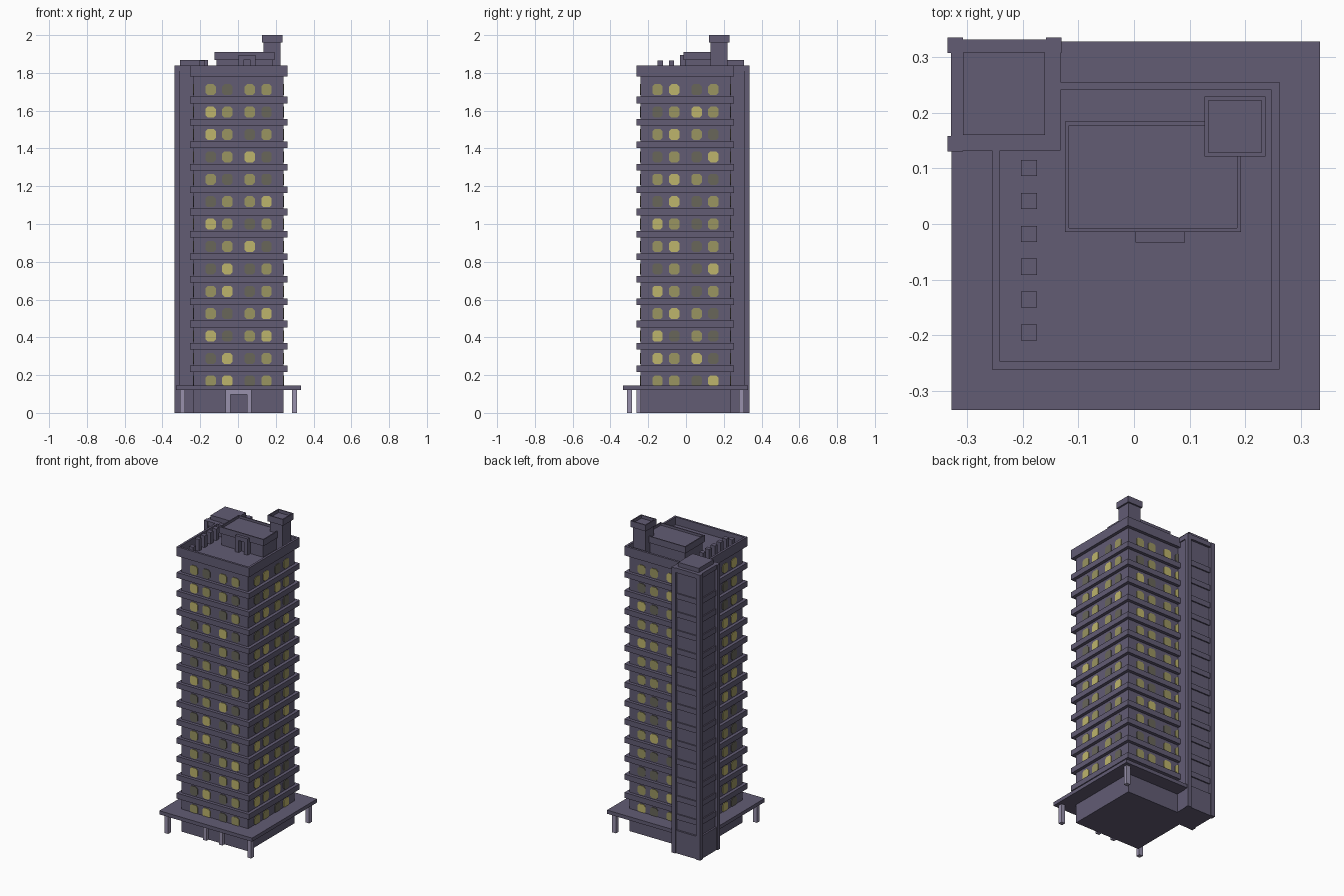
import bpy, bmesh, math, random
from mathutils import Matrix, Vector

if "Cube" in bpy.data.objects:
    bpy.data.objects.remove(bpy.data.objects["Cube"])

random.seed(4)


def material(name, rgb):
    m = bpy.data.materials.new(name)
    m.diffuse_color = (*rgb, 1)
    m.use_nodes = True
    m.node_tree.nodes["Principled BSDF"].inputs["Base Color"].default_value = m.diffuse_color
    return m


WALL = material("slate_purple", (0.122, 0.107, 0.175))
PALE = material("pale_lilac", (0.314, 0.283, 0.413))
GLOW = {"B": material("window_bright", (0.515, 0.462, 0.150)),
        "M": material("window_medium", (0.323, 0.301, 0.119)),
        "D": material("window_dim", (0.138, 0.133, 0.102))}
CX, CY = 0.003, -0.003      # centre of the main block
HALF = 0.2375               # half width of the main block
STEP = 0.1186               # storey height


def finish(name, bm, mats):
    me = bpy.data.meshes.new(name)
    bmesh.ops.recalc_face_normals(bm, faces=bm.faces)
    bm.to_mesh(me)
    bm.free()
    for m in mats:
        me.materials.append(m)
    ob = bpy.data.objects.new(name, me)
    bpy.context.collection.objects.link(ob)
    return ob


def add_box(bm, x0, x1, y0, y1, z0, z1):
    mat = Matrix.Translation(((x0 + x1) / 2, (y0 + y1) / 2, (z0 + z1) / 2)) \
        @ Matrix.Diagonal((x1 - x0, y1 - y0, z1 - z0, 1))
    bmesh.ops.create_cube(bm, size=1, matrix=mat)


def boxes(name, items, mat=WALL):
    bm = bmesh.new()
    for b in items:
        add_box(bm, *b)
    return finish(name, bm, [mat])


def square(h, z0, z1):
    return (CX - h, CX + h, CY - h, CY + h, z0, z1)


def tray(name, b, rim, depth):
    """Box whose top is sunk inside a raised rim."""
    bm = bmesh.new()
    add_box(bm, *b)
    bm.normal_update()
    top = [f for f in bm.faces if f.normal.z > 0.9]
    bmesh.ops.inset_region(bm, faces=top, thickness=rim)
    down = bmesh.ops.extrude_face_region(bm, geom=top)
    verts = [v for v in down["geom"] if isinstance(v, bmesh.types.BMVert)]
    bmesh.ops.translate(bm, verts=verts, vec=(0, 0, -depth))
    bmesh.ops.delete(bm, geom=[f for f in top if f.is_valid], context="FACES")
    return finish(name, bm, [WALL])


# Main block, floor ledges and roof parapet
boxes("main_block", [square(HALF, 0, 1.785)])
boxes("floor_ledges", [square(0.258, 0.216 + i * STEP, 0.251 + i * STEP) for i in range(13)])
tray("roof_parapet", square(0.258, 1.78, 1.84), 0.02, 0.05)

# Ground floor canopy, its posts and the entrance frame
boxes("canopy", [square(0.331, 0.122, 0.1455)])
boxes("canopy_posts", [(CX + sx * 0.296 - 0.0135, CX + sx * 0.296 + 0.0135,
                        CY + sy * 0.296 - 0.0135, CY + sy * 0.296 + 0.0135, 0, 0.123)
                       for sx, sy in ((-1, -1), (1, -1), (1, 1))], PALE)
boxes("entrance_frame", [(-0.066, -0.041, -0.262, -0.235, 0, 0.0965),
                         (0.047, 0.072, -0.262, -0.235, 0, 0.0965),
                         (-0.066, 0.072, -0.262, -0.235, 0.0965, 0.123)], PALE)

# Stair tower on the back left corner
boxes("stair_tower", [(-0.317, -0.139, 0.139, 0.317, 0, 1.83)])
boxes("stair_tower_base", [(-0.328, -0.133, 0.133, 0.329, 0, 0.147)])
boxes("stair_tower_bands", [(-0.325, -0.145, 0.145, 0.325, 0.216 + i * STEP, 0.251 + i * STEP)
                            for i in range(13)])
boxes("stair_tower_beam", [(-0.329, -0.132, 0.132, 0.331, 1.81, 1.84)])
boxes("stair_tower_columns", [(x, x + 0.028, y, y + 0.028, 0, 1.84)
                              for x, y in ((-0.335, 0.307), (-0.335, 0.13), (-0.158, 0.307))])
boxes("stair_tower_cap", [(-0.307, -0.16, 0.16, 0.308, 1.835, 1.868)])

# Penthouse with its doorway
boxes("penthouse", [(-0.114, 0.182, -0.004, 0.174, 1.785, 1.87)])
tray("penthouse_roof", (-0.124, 0.192, -0.014, 0.184, 1.868, 1.91), 0.01, 0.015)
boxes("penthouse_doorway", [(0.003, 0.028, -0.033, -0.003, 1.785, 1.87),
                            (0.067, 0.092, -0.033, -0.003, 1.785, 1.87),
                            (0.003, 0.092, -0.033, -0.003, 1.868, 1.895)])

# Chimney
boxes("chimney_shaft", [(0.136, 0.226, 0.13, 0.219, 1.785, 1.97)])
tray("chimney_cap", (0.127, 0.236, 0.121, 0.229, 1.96, 2.0), 0.01, 0.02)

# Row of roof vents
boxes("roof_vents", [(-0.203, -0.174, y - 0.0145, y + 0.0145, 1.785, 1.865 if i else 1.837)
                     for i, y in enumerate(-0.195 + 0.0591 * k for k in range(6))])

# Windows: thin eight-sided plates, four per storey per side, top row first
FRONT = "MDMM BMMD BMDM DMBD MDMD DMMB BMDM DMBD DBDM MBDM MDMB BDMB DBDM MBDM".split()
RIGHT = "MBDM DMBM MBMD DMDB MBMD DBDM BMDM MBDM DMDB BMDM MBMD BDMD BMBD MMDB".split()


def random_rows():
    return ["".join(random.choice("BMMD") for _ in range(4)) for _ in range(14)]


W, H, C = 0.0275, 0.029, 0.012
OUTLINE = [(sx * a, sz * b) for sx, sz, pts in (
    (1, 1, ((W, H - C), (W - C, H))), (-1, 1, ((W - C, H), (W, H - C))),
    (-1, -1, ((W, H - C), (W - C, H))), (1, -1, ((W - C, H), (W, H - C)))) for a, b in pts]
KEYS = "BMD"
for k, (side, rows) in enumerate((("front", FRONT), ("right", RIGHT),
                                  ("back", random_rows()), ("left", random_rows()))):
    bm = bmesh.new()
    for r, row in enumerate(rows):
        z = 1.711 - r * STEP
        for u, tone in zip((-0.148, -0.059, 0.059, 0.148), row):
            outer = [bm.verts.new((u + a, -HALF - 0.004, z + b)) for a, b in OUTLINE]
            inner = [bm.verts.new((u + a, -HALF + 0.002, z + b)) for a, b in OUTLINE]
            faces = [bm.faces.new(outer), bm.faces.new(inner[::-1])]
            for i in range(8):
                j = (i + 1) % 8
                faces.append(bm.faces.new((outer[i], inner[i], inner[j], outer[j])))
            for f in faces:
                f.material_index = KEYS.index(tone)
    bm.transform(Matrix.Translation((CX, CY, 0)) @ Matrix.Rotation(k * math.pi / 2, 4, "Z"))
    finish(side + "_windows", bm, [GLOW[t] for t in KEYS])
